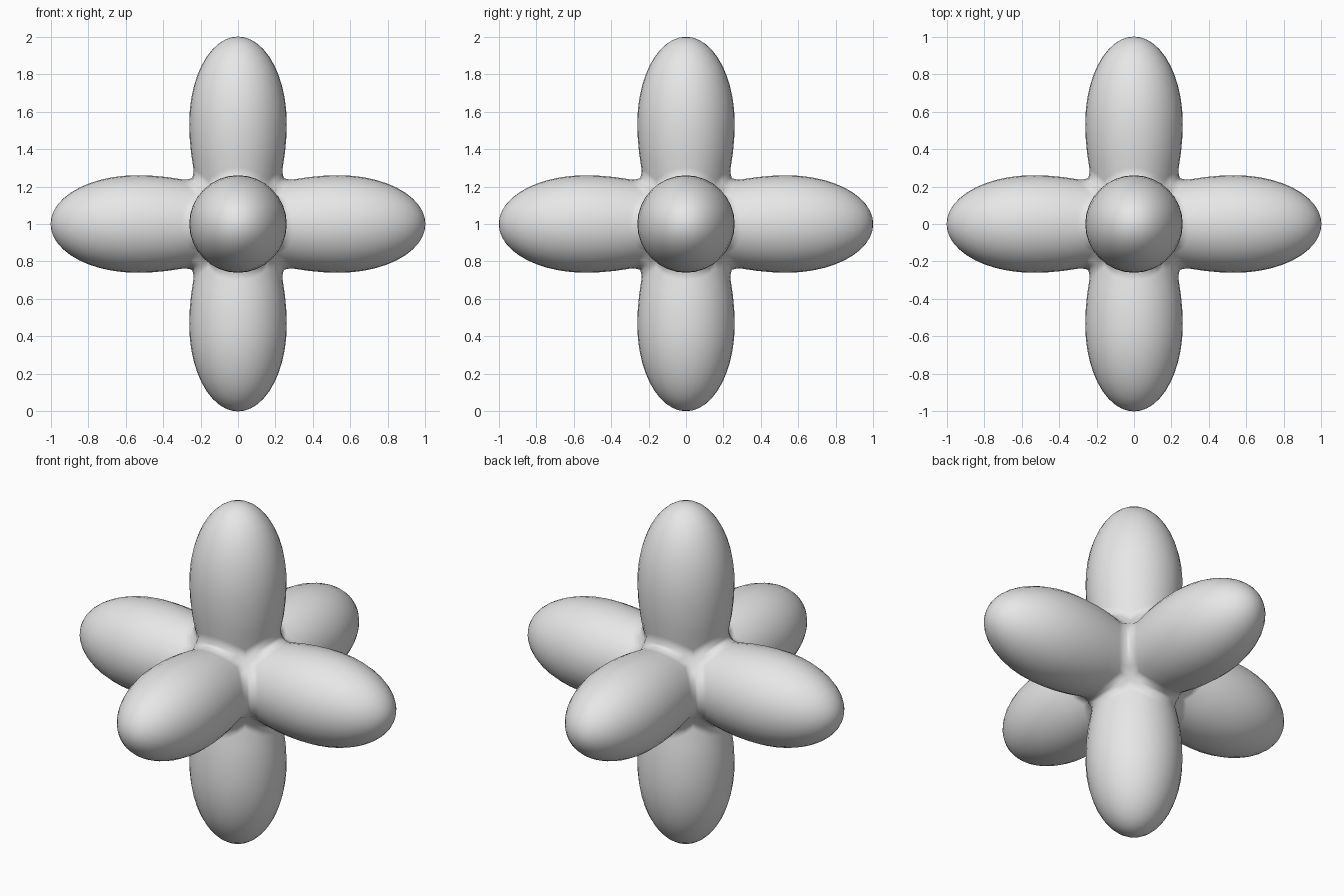
import bpy, bmesh
from math import sin, cos, pi, sqrt
from mathutils import Vector

cube = bpy.data.objects.get("Cube")
if cube:
    bpy.data.objects.remove(cube, do_unlink=True)

SEGMENTS = 32      # multiple of 8, so neighbouring lobes share their seams
SEAM = 0.245       # lobe radius where two lobes meet
FILLET = 0.06      # length of the flare beside a seam
WIDEST = 0.54      # distance along a lobe of its greatest radius


def body_radius(t):
    """Lobe radius at distance t from the centre."""
    half = 1 - WIDEST if t > WIDEST else 0.6
    return 0.26 * sqrt(max(0, 1 - ((t - WIDEST) / half) ** 2))


def lobe_profile(angle):
    """(distance, radius) pairs from the mitred seam to the tip."""
    start = SEAM * max(abs(cos(angle)), abs(sin(angle)))
    flare = SEAM - body_radius(start)
    profile = []
    for k in range(6):
        d = FILLET * k / 6
        profile.append((start + d, body_radius(start + d) + flare * (1 - d / FILLET) ** 2))
    neck = start + FILLET
    for k in range(15):
        t = neck + (1 - neck) * sin(k / 14 * pi / 2)
        profile.append((t, body_radius(t)))
    return profile


def add_lobe(bm, axis, sign):
    """Revolve the profile round one half axis."""
    columns = []
    for i in range(SEGMENTS):
        angle = 2 * pi * i / SEGMENTS
        column = []
        for t, r in lobe_profile(angle):
            p = Vector((0, 0, 0))
            p[axis] = sign * t
            p[(axis + 1) % 3] = r * cos(angle)
            p[(axis + 2) % 3] = r * sin(angle)
            p.z += 1
            column.append(bm.verts.new(p))
        columns.append(column)
    for i in range(SEGMENTS):
        a, b = columns[i - 1], columns[i]
        for k in range(len(a) - 1):
            bm.faces.new((a[k], b[k], b[k + 1], a[k + 1]))


# Six lobes welded into one closed surface
bm = bmesh.new()
for axis in range(3):
    for sign in (-1, 1):
        add_lobe(bm, axis, sign)
bmesh.ops.remove_doubles(bm, verts=bm.verts, dist=0.0005)
bmesh.ops.recalc_face_normals(bm, faces=bm.faces)
for face in bm.faces:
    face.smooth = True

mesh = bpy.data.meshes.new("six_lobes")
bm.to_mesh(mesh)
bm.free()
lobes = bpy.data.objects.new("six_lobes", mesh)
bpy.context.collection.objects.link(lobes)

# Plain grey
grey = bpy.data.materials.new("light_grey")
grey.use_nodes = True
colour = (0.8, 0.8, 0.8, 1)
grey.diffuse_color = colour
grey.node_tree.nodes["Principled BSDF"].inputs["Base Color"].default_value = colour
mesh.materials.append(grey)
